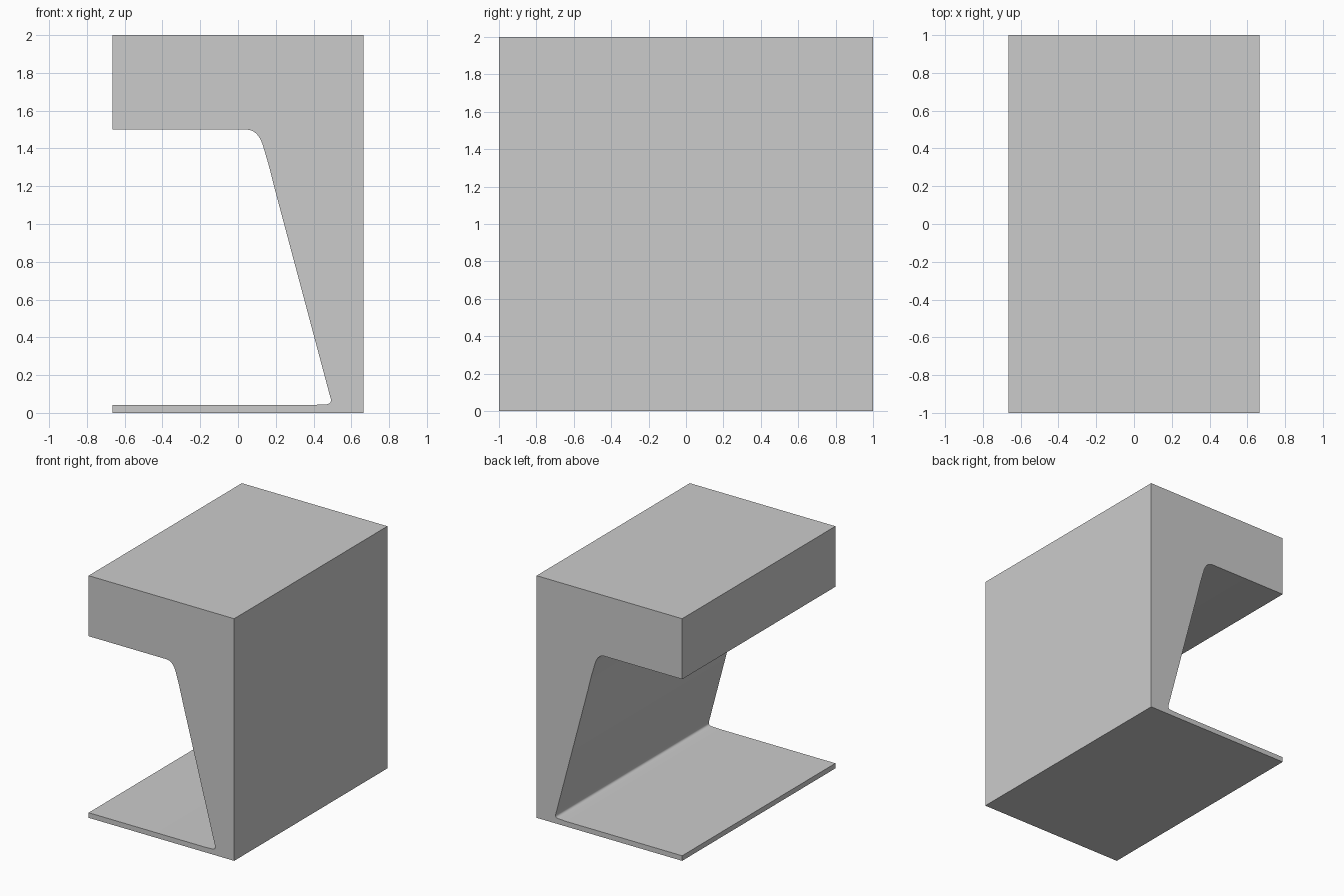
import bpy, bmesh
from mathutils import Vector
from math import radians

if "Cube" in bpy.data.objects:
    bpy.data.objects.remove(bpy.data.objects["Cube"])

HALF_WIDTH, HALF_DEPTH, HEIGHT = 0.665, 1.0, 2.0


def fillet(start, corner, end, steps=8):
    """Rounded corner as a quadratic curve from start to end."""
    a, b, c = Vector(start), Vector(corner), Vector(end)
    pts = []
    for i in range(steps + 1):
        t = i / steps
        pts.append(tuple(a * (1 - t) ** 2 + b * 2 * t * (1 - t) + c * t * t))
    return pts


# Side profile (x, z): thin base, tapering upright, thick overhanging top
profile = [(-HALF_WIDTH, 0), (HALF_WIDTH, 0), (HALF_WIDTH, HEIGHT),
           (-HALF_WIDTH, HEIGHT), (-HALF_WIDTH, 1.5)]
profile += fillet((0.045, 1.5), (0.11, 1.498), (0.135, 1.405))
profile += [(0.163, 1.31), (0.20, 1.165)]
profile += fillet((0.488, 0.085), (0.503, 0.047), (0.465, 0.045), 6)
profile += [(0.39, 0.042), (-HALF_WIDTH, 0.042)]

# Extrude the profile along y
bm = bmesh.new()
face = bm.faces.new([bm.verts.new((x, -HALF_DEPTH, z)) for x, z in profile])
result = bmesh.ops.extrude_face_region(bm, geom=[face], use_keep_orig=True)
moved = [g for g in result["geom"] if isinstance(g, bmesh.types.BMVert)]
bmesh.ops.translate(bm, verts=moved, vec=(0, 2 * HALF_DEPTH, 0))
bmesh.ops.recalc_face_normals(bm, faces=bm.faces)

mesh = bpy.data.meshes.new("bracket_block")
bm.to_mesh(mesh)
bm.free()
block = bpy.data.objects.new("bracket_block", mesh)
bpy.context.collection.objects.link(block)

# Smooth the rounded inner corners, keep the rest crisp
bpy.context.view_layer.objects.active = block
block.select_set(True)
bpy.ops.object.shade_smooth_by_angle(angle=radians(30))
